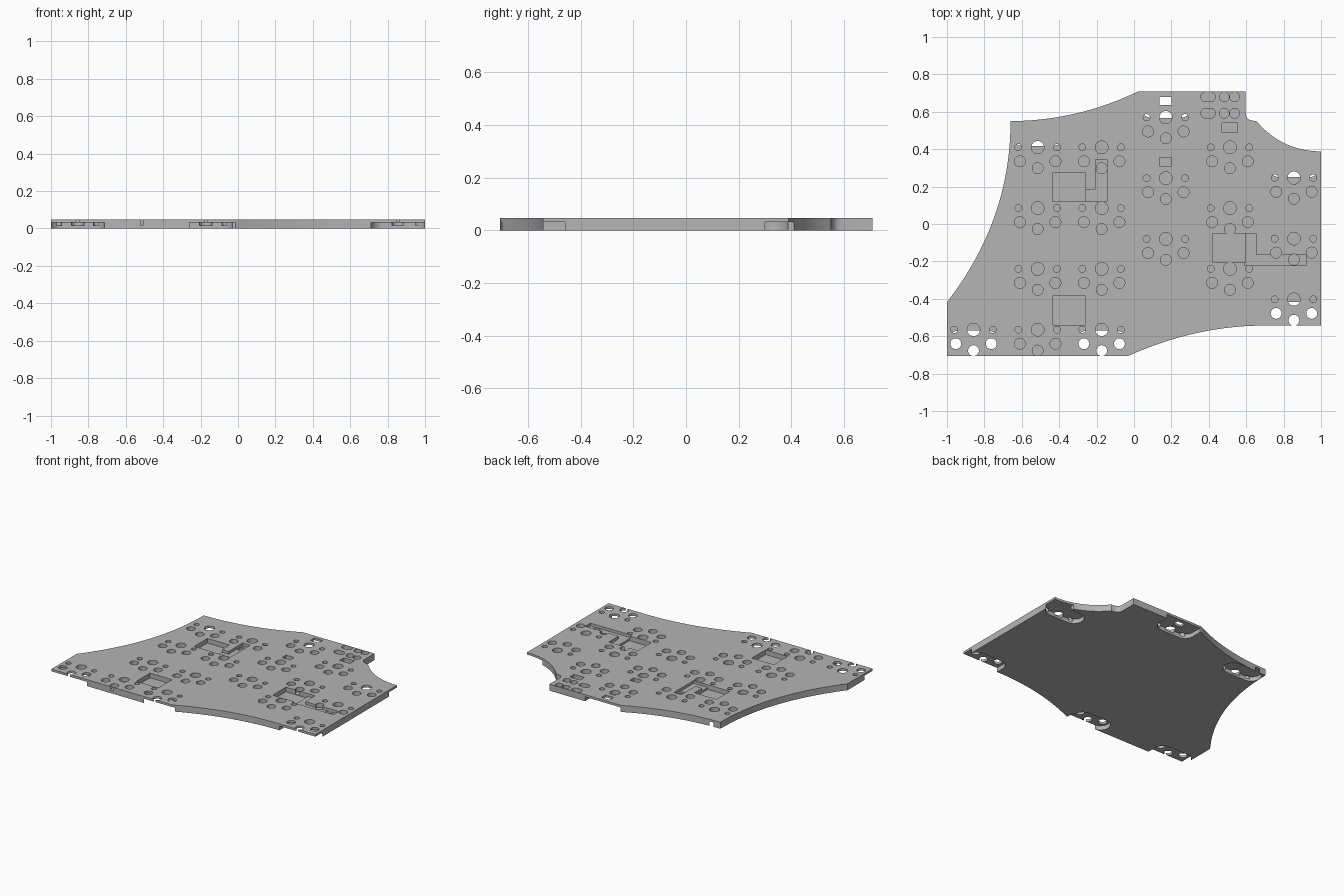
import bpy, bmesh, math
from mathutils import Vector

if "Cube" in bpy.data.objects:
    bpy.data.objects.remove(bpy.data.objects["Cube"], do_unlink=True)

TOP = 0.047
SOCKET_FLOOR = 0.016
POCKET_CEILING = 0.031

grey = bpy.data.materials.new("plain_grey")
grey.use_nodes = True
grey.diffuse_color = (0.46, 0.46, 0.46, 1)
grey.node_tree.nodes["Principled BSDF"].inputs["Base Color"].default_value = (0.46, 0.46, 0.46, 1)


def rounded(x0, x1, y0, y1, r=0.0, steps=8):
    """Counter-clockwise rounded rectangle outline."""
    if r == 0:
        return [(x0, y0), (x1, y0), (x1, y1), (x0, y1)]
    corners = [(x1 - r, y1 - r), (x0 + r, y1 - r), (x0 + r, y0 + r), (x1 - r, y0 + r)]
    pts = []
    for quarter, (cx, cy) in enumerate(corners):
        for i in range(steps + 1):
            a = (quarter + i / steps) * math.pi / 2
            p = Vector((cx + r * math.cos(a), cy + r * math.sin(a)))
            if not pts or min((p - pts[-1]).length, (p - pts[0]).length) > 1e-4:
                pts.append(p)
    return [tuple(p) for p in pts]


def disc(x, y, r):
    return rounded(x - r, x + r, y - r, y + r, r)


def bend(a, c, b, steps=20):
    """Quadratic curve from a to b, pulled towards c."""
    a, b, c = Vector(a), Vector(b), Vector(c)
    return [tuple(a * (1 - t) ** 2 + c * 2 * t * (1 - t) + b * t * t)
            for t in (i / steps for i in range(steps + 1))]


def prisms(name, outlines, z0, z1):
    """One object holding an upright prism for every outline."""
    bm = bmesh.new()
    for pts in outlines:
        low = [bm.verts.new((x, y, z0)) for x, y in pts]
        high = [bm.verts.new((x, y, z1)) for x, y in pts]
        bm.faces.new(low[::-1])
        bm.faces.new(high)
        n = len(pts)
        for i in range(n):
            j = (i + 1) % n
            bm.faces.new((low[i], low[j], high[j], high[i]))
    bmesh.ops.recalc_face_normals(bm, faces=bm.faces[:])
    mesh = bpy.data.meshes.new(name)
    bm.to_mesh(mesh)
    bm.free()
    mesh.materials.append(grey)
    obj = bpy.data.objects.new(name, mesh)
    bpy.context.collection.objects.link(obj)
    return obj


# Plate outline with four sweeping edges
outline = [(-1, -0.705)]
outline += bend((-0.03, -0.705), (0.33, -0.543), (0.7, -0.543))
outline += [(1, -0.543)]
outline += bend((1, 0.388), (0.79, 0.39), (0.655, 0.55))
outline += bend((0.64, 0.552), (0.6, 0.555), (0.597, 0.59), 5)
outline += [(0.597, 0.708)]
outline += bend((0.02, 0.708), (-0.3, 0.553), (-0.66, 0.55))
outline += bend((-0.66, 0.549), (-0.66, 0.02), (-1, -0.418))
plate = prisms("base_plate", [outline], 0, TOP)

# Key sockets: columns of (x, top row y, number of rows)
sockets = []
for x, y_top, rows in [(-0.858, -0.565, 1), (-0.515, 0.41, 4), (-0.173, 0.41, 4),
                       (0.17, 0.57, 3), (0.513, 0.41, 3), (0.855, 0.247, 3)]:
    for row in range(rows):
        y = y_top - row * 0.325
        sockets += [disc(x, y, 0.034), disc(x, y - 0.112, 0.029)]
        for side in (-1, 1):
            sockets += [disc(x + side * 0.103, y, 0.018),
                        disc(x + side * 0.095, y - 0.075, 0.029)]

# Connector holes near the back right corner and small part recesses
for y in (0.68, 0.592):
    sockets.append(rounded(0.358, 0.435, y - 0.025, y + 0.025, 0.0245))
    sockets += [disc(x, y, 0.026) for x in (0.482, 0.538)]
sockets += [rounded(0.135, 0.2, 0.635, 0.68), rounded(0.135, 0.2, 0.31, 0.355),
            rounded(0.47, 0.553, 0.49, 0.54)]

# Component wells and the shallower cable grooves leading from them
wells = [rounded(-0.435, -0.258, 0.12, 0.272), rounded(-0.435, -0.258, -0.54, -0.385),
         rounded(0.42, 0.597, -0.205, -0.052)]
grooves = [
    [(-0.27, 0.12), (-0.145, 0.12), (-0.145, 0.345), (-0.205, 0.345), (-0.205, 0.185), (-0.27, 0.185)],
    [(0.59, -0.222), (0.92, -0.222), (0.92, -0.163), (0.653, -0.163), (0.653, -0.052), (0.59, -0.052)],
]

# Foot pockets in the underside, and where they break out of the rim
R = 0.068
pockets = [rounded(-1.005, -0.715, -0.85, -0.57, R), rounded(-0.315, -0.03, -0.706, -0.57, R),
           rounded(0.712, 1.005, -0.7, -0.417, R), rounded(0.712, 1.003, 0.25, 0.386, R),
           rounded(0.03, 0.312, 0.567, 0.85, R), rounded(-0.66, -0.37, 0.417, 0.553, R)]
openings = [rounded(-0.26, -0.015, -0.75, -0.638), rounded(0.86, 1.01, 0.318, 0.45)]

# Carve every recess into the plate
bpy.context.view_layer.objects.active = plate
for name, shapes, z0, z1 in [("groove_cutter", grooves, 0.027, 0.08),
                             ("well_cutter", wells, 0.013, 0.08),
                             ("pocket_cutter", pockets, -0.03, POCKET_CEILING),
                             ("opening_cutter", openings, -0.03, POCKET_CEILING),
                             ("socket_cutter", sockets, SOCKET_FLOOR, 0.08)]:
    cutter = prisms(name, shapes, z0, z1)
    cutter.hide_render = True
    mod = plate.modifiers.new(name, "BOOLEAN")
    mod.operation = "DIFFERENCE"
    mod.solver = "EXACT"
    mod.use_self = True
    mod.object = cutter
    bpy.ops.object.modifier_apply(modifier=mod.name)
    bpy.data.objects.remove(cutter, do_unlink=True)

# Smooth the curved walls, keep the rims crisp
bpy.ops.object.select_all(action="DESELECT")
plate.select_set(True)
bpy.ops.object.shade_smooth_by_angle(angle=math.radians(30))
